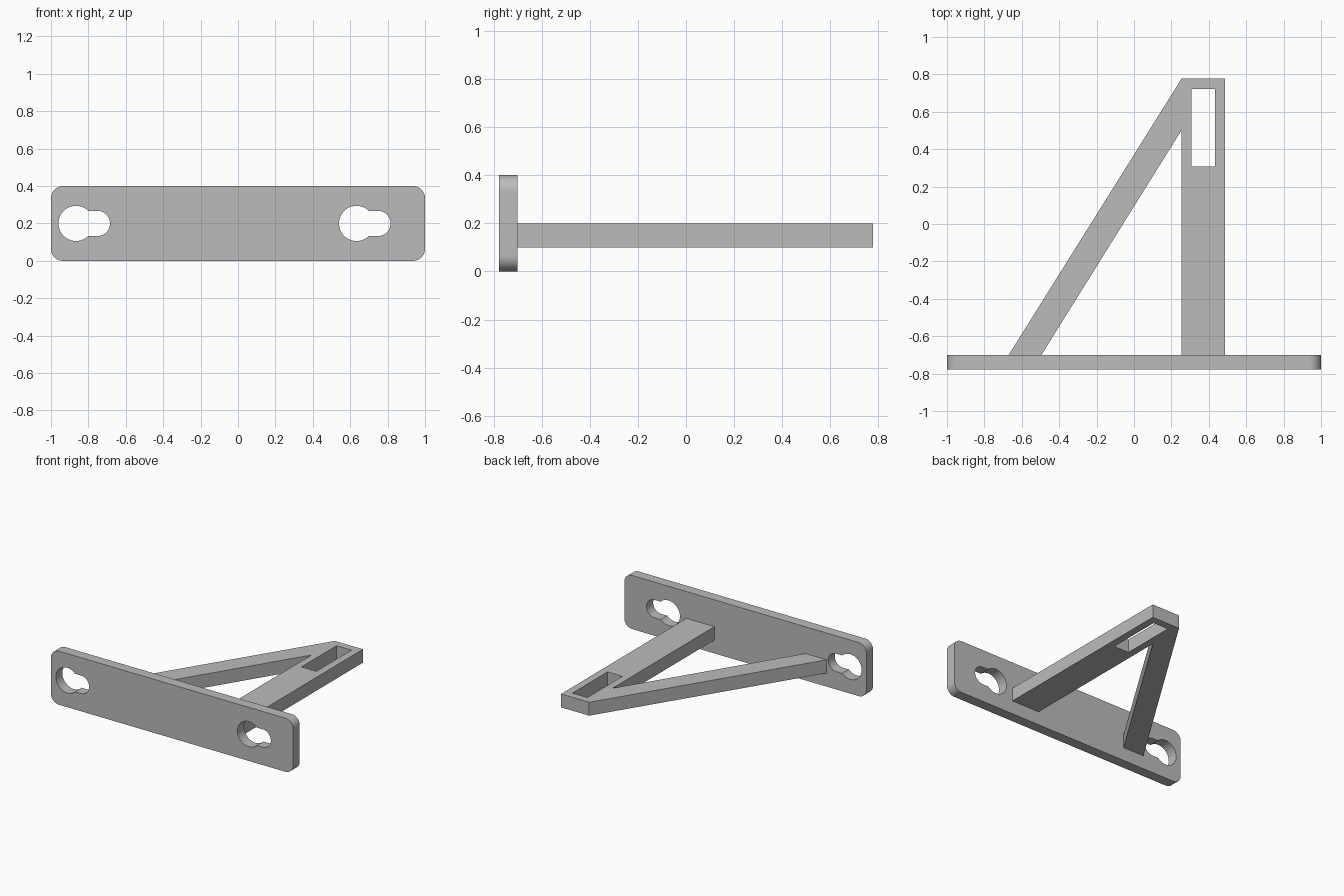
import bpy, bmesh
from math import sin, cos, pi, asin
from mathutils import Matrix

cube = bpy.data.objects.get("Cube")
if cube:
    bpy.data.objects.remove(cube, do_unlink=True)

grey = bpy.data.materials.new("plain grey")
grey.use_nodes = True
colour = (0.5, 0.5, 0.5, 1)
grey.diffuse_color = colour
grey.node_tree.nodes["Principled BSDF"].inputs["Base Color"].default_value = colour


def arc(cx, cy, r, start, end, steps):
    """Points on a circular arc, both ends included."""
    angles = [start + (end - start) * i / steps for i in range(steps + 1)]
    return [(cx + r * cos(a), cy + r * sin(a)) for a in angles]


def rectangle(x0, x1, y0, y1):
    return [(x0, y0), (x1, y0), (x1, y1), (x0, y1)]


def rounded_rectangle(x0, x1, y0, y1, r):
    centres = [(x1 - r, y1 - r), (x0 + r, y1 - r), (x0 + r, y0 + r), (x1 - r, y0 + r)]
    points = []
    for i, (cx, cy) in enumerate(centres):
        points += arc(cx, cy, r, i * pi / 2, (i + 1) * pi / 2, 10)
    return points


def keyhole(x, z, head, neck, reach):
    """Round head with a narrower round-ended slot towards +x."""
    a = asin(neck / head)
    return (arc(x, z, head, a, 2 * pi - a, 36)
            + arc(x + reach, z, neck, -pi / 2, pi / 2, 18))


def slab(name, loops, depth, matrix):
    """Fill an outline and its holes, then extrude along local z."""
    bm = bmesh.new()
    for loop in loops:
        verts = [bm.verts.new((x, y, 0)) for x, y in loop]
        for i, v in enumerate(verts):
            bm.edges.new((v, verts[i - 1]))
    bmesh.ops.triangle_fill(bm, edges=bm.edges[:], use_beauty=True, use_dissolve=False)
    top = bmesh.ops.extrude_face_region(bm, geom=bm.faces[:])["geom"]
    moved = [g for g in top if isinstance(g, bmesh.types.BMVert)]
    bmesh.ops.translate(bm, verts=moved, vec=(0, 0, depth))
    bmesh.ops.transform(bm, matrix=matrix, verts=bm.verts[:])
    bmesh.ops.recalc_face_normals(bm, faces=bm.faces[:])
    mesh = bpy.data.meshes.new(name)
    bm.to_mesh(mesh)
    bm.free()
    mesh.materials.append(grey)
    obj = bpy.data.objects.new(name, mesh)
    bpy.context.collection.objects.link(obj)
    bpy.ops.object.select_all(action="DESELECT")
    obj.select_set(True)
    bpy.context.view_layer.objects.active = obj
    bpy.ops.object.shade_smooth_by_angle(angle=pi / 6)
    return obj


back, front, joint = 0.778, -0.778, -0.70

# Upright mounting plate with two keyholes
plate_loops = [rounded_rectangle(-1, 1, 0, 0.4, 0.065)]
plate_loops += [keyhole(x, 0.2, 0.094, 0.067, 0.115) for x in (-0.866, 0.634)]
slab("mounting_plate", plate_loops, joint - front,
     Matrix.Translation((0, joint, 0)) @ Matrix.Rotation(pi / 2, 4, "X"))

# Horizontal arm with its diagonal brace and a slot at the far end
arm_outline = [(-0.67, joint), (-0.495, joint), (0.255, 0.503), (0.255, joint),
               (0.487, joint), (0.487, back), (0.255, back)]
slab("braced_arm", [arm_outline, rectangle(0.308, 0.432, 0.308, 0.722)], 0.1,
     Matrix.Translation((0, 0, 0.1)))
